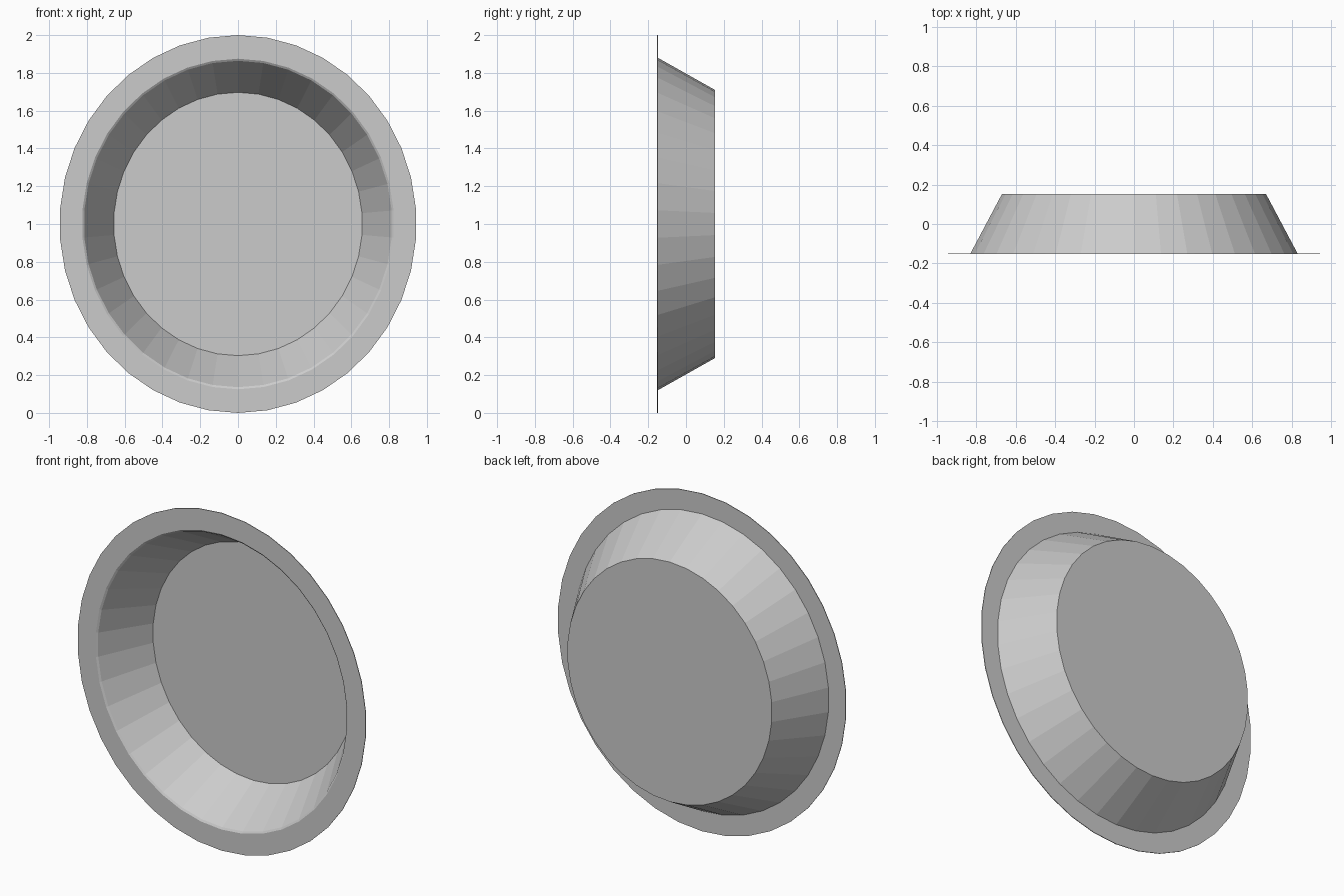
import bpy
import bmesh
from math import sin, cos, tau

cube = bpy.data.objects.get("Cube")
if cube:
    bpy.data.objects.remove(cube, do_unlink=True)

SEGMENTS = 38
WIDTH_SCALE = 0.945   # the dish is slightly oval

# (radius, y) from the back base, over the rim, to the inner floor
PROFILE = [
    (0.71, 0.153),
    (0.88, -0.149),
    (1.0, -0.149),
    (1.0, -0.153),
    (0.875, -0.153),
    (0.864, -0.146),
    (0.697, 0.144),
]


def add_ring(bm, radius, y):
    """Oval ring of vertices around the y axis, starting at the top."""
    angles = [tau * i / SEGMENTS for i in range(SEGMENTS)]
    return [bm.verts.new((WIDTH_SCALE * radius * sin(a), y, 1 + radius * cos(a)))
            for a in angles]


def build_dish(name):
    bm = bmesh.new()
    rings = [add_ring(bm, r, y) for r, y in PROFILE]

    # Sloping wall, flat rim and inner wall
    for a, b in zip(rings, rings[1:]):
        for i in range(SEGMENTS):
            j = (i + 1) % SEGMENTS
            bm.faces.new((a[i], a[j], b[j], b[i]))

    # Base and inner floor
    bm.faces.new(rings[0])
    bm.faces.new(rings[-1])
    bmesh.ops.recalc_face_normals(bm, faces=bm.faces)

    mesh = bpy.data.meshes.new(name)
    bm.to_mesh(mesh)
    bm.free()
    obj = bpy.data.objects.new(name, mesh)
    bpy.context.collection.objects.link(obj)
    return obj


build_dish("pie_dish")
